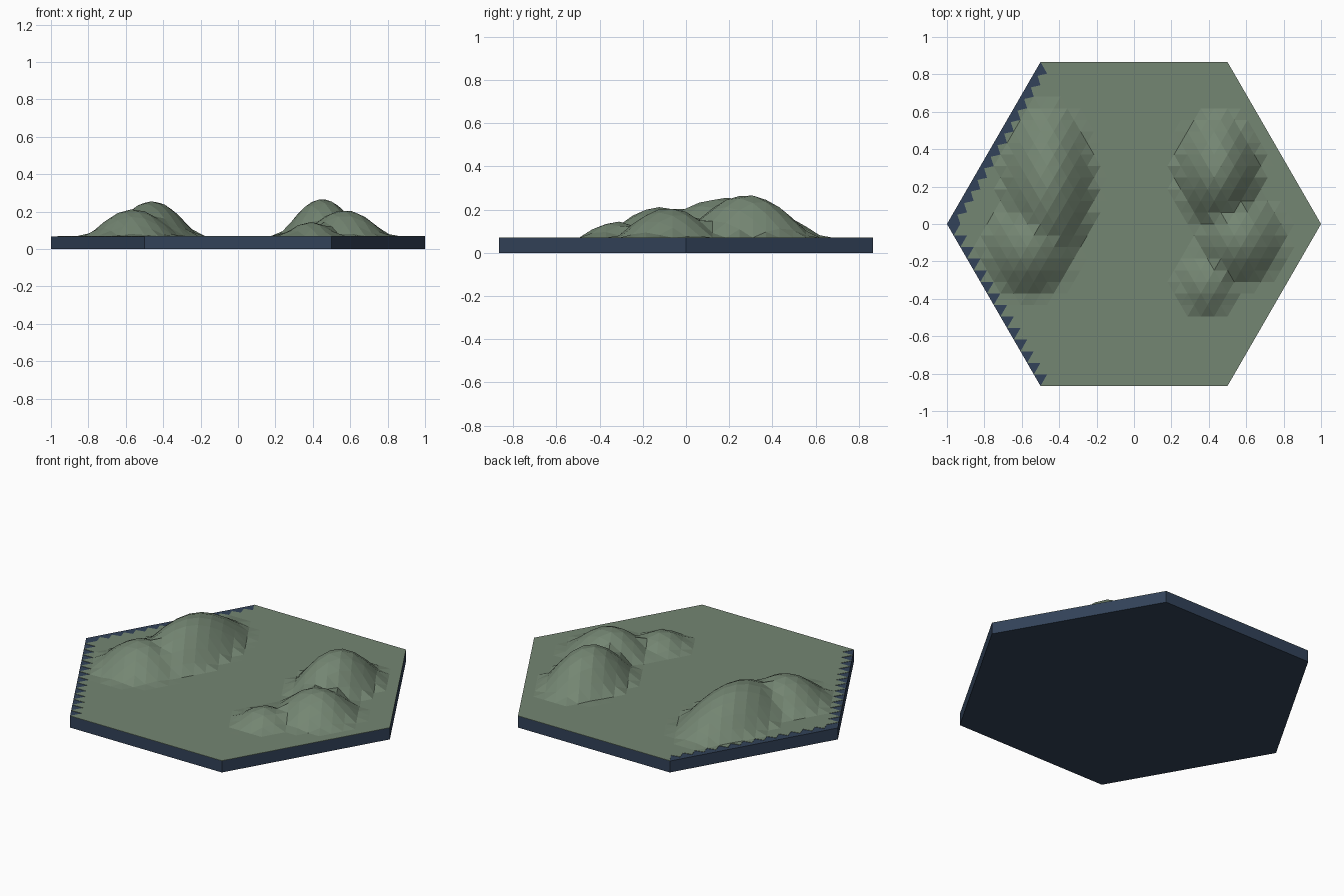
import bpy, bmesh, math

if "Cube" in bpy.data.objects:
    bpy.data.objects.remove(bpy.data.objects["Cube"])

def material(name, rgb):
    m = bpy.data.materials.new(name)
    m.diffuse_color = (*rgb, 1)
    m.use_nodes = True
    m.node_tree.nodes["Principled BSDF"].inputs["Base Color"].default_value = m.diffuse_color
    return m

green = material("moss green", (0.175, 0.238, 0.170))
navy = material("navy", (0.032, 0.055, 0.100))

def add_object(name, bm, mat):
    bmesh.ops.recalc_face_normals(bm, faces=bm.faces)
    me = bpy.data.meshes.new(name)
    bm.to_mesh(me)
    bm.free()
    me.materials.append(mat)
    ob = bpy.data.objects.new(name, me)
    bpy.context.collection.objects.link(ob)
    return ob

TOP = 0.07
N = 14                       # triangles along each hexagon side
S = 1 / N
ROW = S * math.sqrt(3) / 2

# Hexagonal base slab
bm = bmesh.new()
ring = [(math.cos(k * math.pi / 3), math.sin(k * math.pi / 3)) for k in range(6)]
face = bm.faces.new([bm.verts.new((x, y, 0)) for x, y in ring])
up = bmesh.ops.extrude_face_region(bm, geom=[face])
bmesh.ops.translate(bm, vec=(0, 0, TOP - 0.002),
                    verts=[v for v in up["geom"] if isinstance(v, bmesh.types.BMVert)])
add_object("base_slab", bm, navy)

# Hills: centre x, y, radius x, y, height
hills = [(-0.46, 0.20, 0.25, 0.45, 0.185), (-0.56, -0.12, 0.25, 0.27, 0.142),
         (0.45, 0.28, 0.23, 0.32, 0.198), (0.57, -0.08, 0.24, 0.25, 0.138),
         (0.39, -0.32, 0.16, 0.18, 0.075)]

def height(x, y):
    best = 0
    for cx, cy, rx, ry, h in hills:
        d = ((x - cx) / rx) ** 2 + ((y - cy) / ry) ** 2
        if d < 1:
            best = max(best, h * (1 - d) ** 1.3)
    return TOP + best

# Terrain: triangular lattice over the hexagon, raised into hills
bm = bmesh.new()
grid = {}
for j in range(-N, N + 1):
    for i in range(max(-N, -N - j), min(N, N - j) + 1):
        x, y = (i + j / 2) * S, j * ROW
        z = height(x, y)
        if i == -N and 0 < j < N:       # jagged bank along the back left edge
            x, y = x + 0.02, y - 0.012
        grid[i, j] = bm.verts.new((x, y, z))
for (i, j) in list(grid):
    for tri in (((i, j), (i + 1, j), (i, j + 1)),
                ((i + 1, j), (i + 1, j + 1), (i, j + 1))):
        if not all(p in grid for p in tri):
            continue
        if sum(p[0] == -N and p[1] >= 0 for p in tri) == 2:
            continue                    # leave the navy slab showing
        bm.faces.new([grid[p] for p in tri])
# Thin rim down to the slab
rim = [e for e in bm.edges if e.is_boundary]
low = bmesh.ops.extrude_edge_only(bm, edges=rim)
for v in low["geom"]:
    if isinstance(v, bmesh.types.BMVert):
        v.co.z = TOP - 0.002
add_object("hilly_ground", bm, green)
